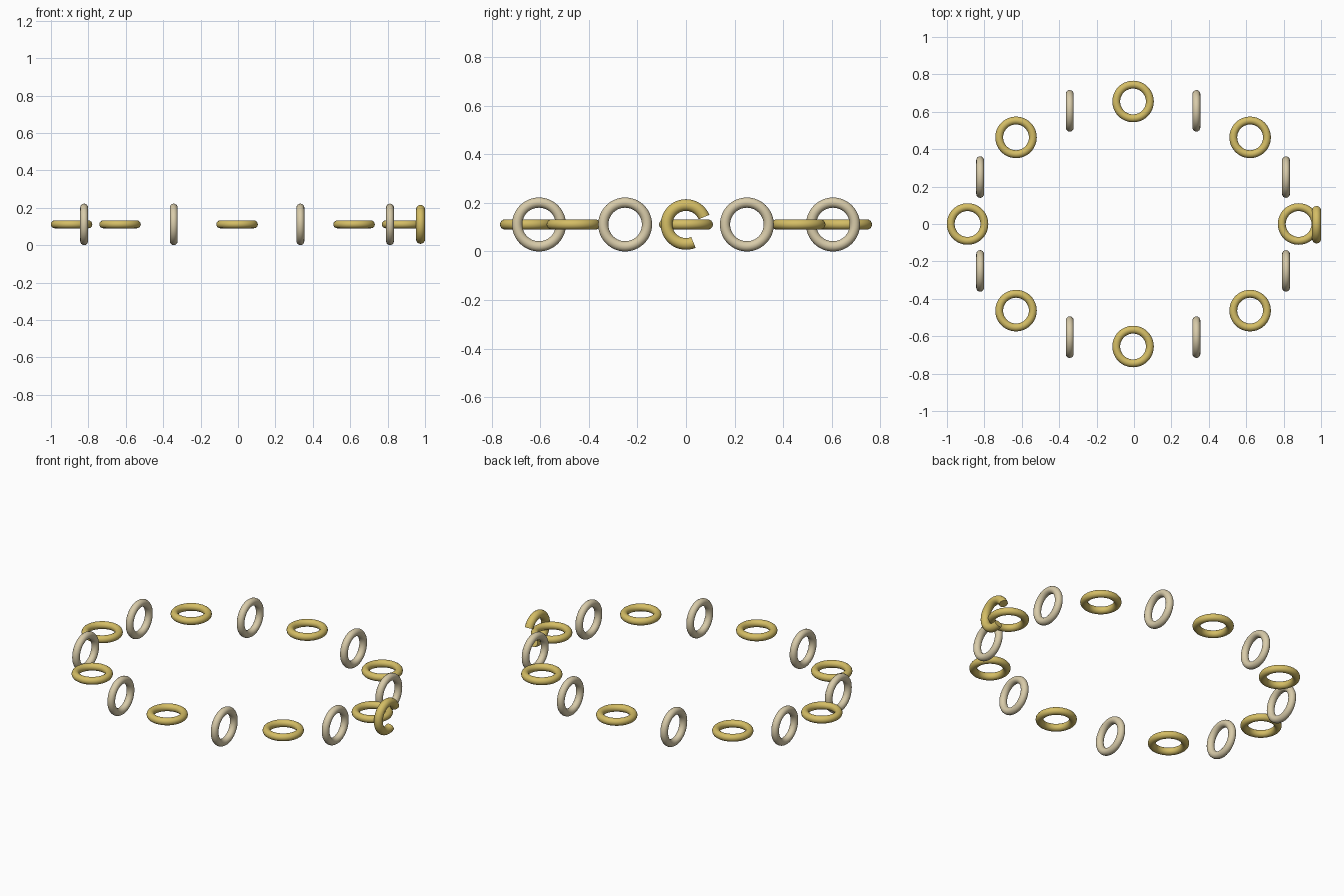
import bpy, bmesh, math
from mathutils import Vector

if "Cube" in bpy.data.objects:
    bpy.data.objects.remove(bpy.data.objects["Cube"])

Z = 0.111            # height of the chain's centre line
CX = -0.005          # chain ellipse centre
A, B = 0.885, 0.655  # chain ellipse radii


def material(name, rgb):
    m = bpy.data.materials.new(name)
    m.diffuse_color = (*rgb, 1)
    m.use_nodes = True
    m.node_tree.nodes["Principled BSDF"].inputs["Base Color"].default_value = m.diffuse_color
    return m


gold = material("yellow gold", (0.66, 0.51, 0.13))
pale = material("pale gold", (0.69, 0.60, 0.40))


def link(name, loc, upright, mat):
    """Closed round link, lying flat or standing with its axis along x."""
    bpy.ops.mesh.primitive_torus_add(
        major_radius=0.09, minor_radius=0.021, major_segments=48, minor_segments=16,
        location=loc, rotation=(0, math.pi / 2 if upright else 0, 0))
    ob = bpy.context.object
    ob.name = name
    ob.data.materials.append(mat)
    bpy.ops.object.shade_smooth_by_angle()


# chain links, alternately flat and upright round the ellipse
for i in range(16):
    t = math.tau * i / 16
    upright = i % 2 == 1
    link(("upright_link_" if upright else "flat_link_") + str(i),
         (CX + A * math.cos(t), B * math.sin(t), Z), upright, pale if upright else gold)

# open clasp: three quarters of a ring with flat ends
R, r, segs, sides = 0.08, 0.024, 36, 16
bm = bmesh.new()
rings = []
for i in range(segs + 1):
    a = math.radians(22.5 + 270 * i / segs)
    out = Vector((0, math.cos(a), math.sin(a)))
    rings.append([bm.verts.new(out * (R + r * math.cos(b)) + Vector((r * math.sin(b), 0, 0)))
                  for b in (math.tau * j / sides for j in range(sides))])
for p, q in zip(rings, rings[1:]):
    for j in range(sides):
        k = (j + 1) % sides
        bm.faces.new((p[j], p[k], q[k], q[j]))
bm.faces.new(rings[0])
bm.faces.new(rings[-1])
bmesh.ops.recalc_face_normals(bm, faces=bm.faces)
me = bpy.data.meshes.new("open_clasp")
bm.to_mesh(me)
bm.free()
me.materials.append(gold)
clasp = bpy.data.objects.new("open_clasp", me)
clasp.location = (0.976, 0, Z)
bpy.context.collection.objects.link(clasp)
bpy.ops.object.select_all(action='DESELECT')
clasp.select_set(True)
bpy.context.view_layer.objects.active = clasp
bpy.ops.object.shade_smooth_by_angle()
